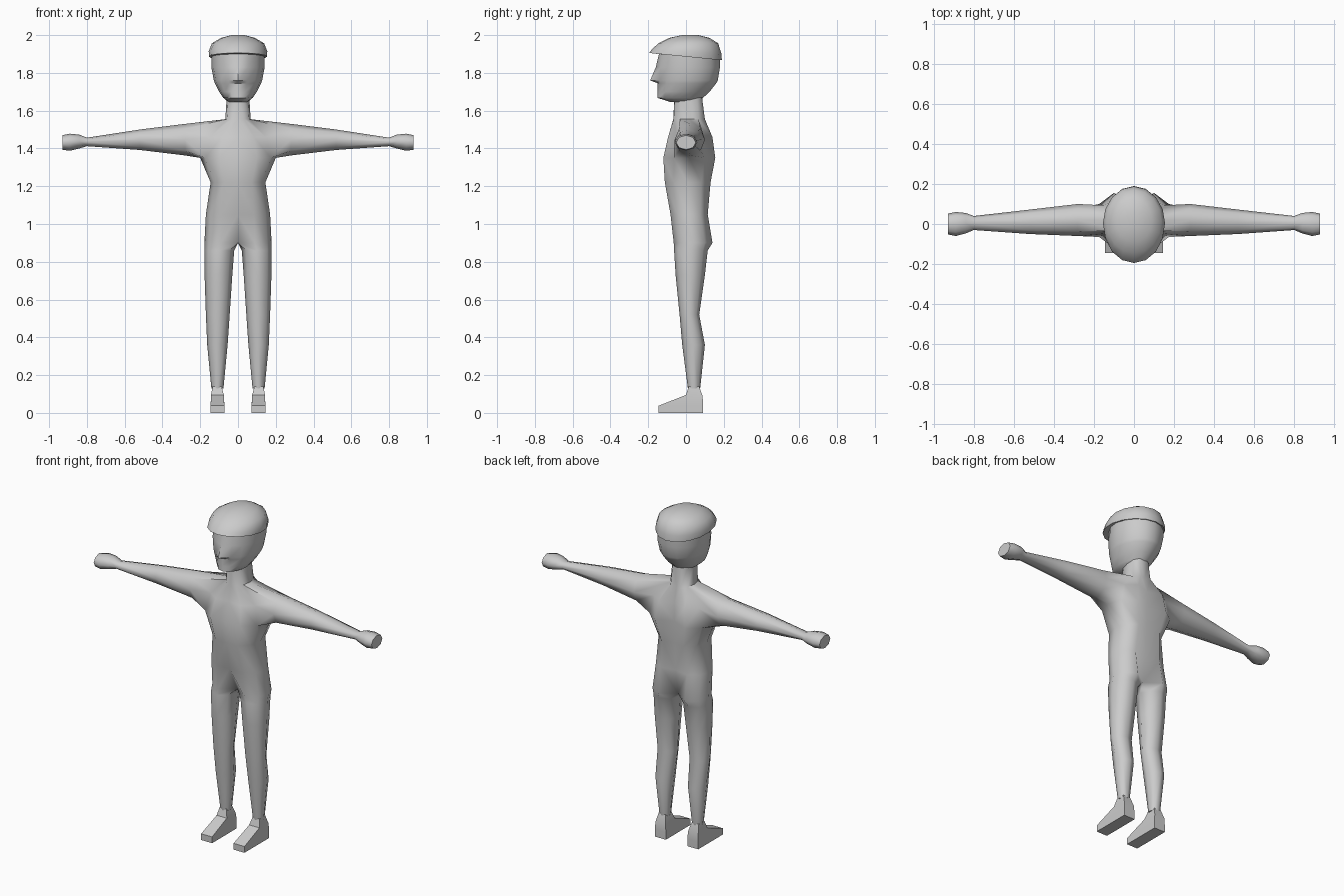
import bpy, bmesh
from math import sin, cos, radians, tau

if "Cube" in bpy.data.objects:
    bpy.data.objects.remove(bpy.data.objects["Cube"])

grey = bpy.data.materials.new("plain_grey")
grey.use_nodes = True
colour = (0.6, 0.6, 0.6, 1)
grey.diffuse_color = colour
grey.node_tree.nodes["Principled BSDF"].inputs["Base Color"].default_value = colour


def finish(name, bm, angle=50, mirror=False):
    bmesh.ops.recalc_face_normals(bm, faces=bm.faces)
    mesh = bpy.data.meshes.new(name)
    bm.to_mesh(mesh)
    bm.free()
    mesh.materials.append(grey)
    mesh.shade_smooth()
    mesh.set_sharp_from_angle(angle=radians(angle))
    obj = bpy.data.objects.new(name, mesh)
    bpy.context.collection.objects.link(obj)
    if mirror:
        mod = obj.modifiers.new("Mirror", "MIRROR")
        mod.use_clip = True
        mod.merge_threshold = 0.001
    return obj


def bridge(bm, a, b):
    n = len(a)
    for i in range(n):
        j = (i + 1) % n
        bm.faces.new((a[i], a[j], b[j], b[i]))


def loft(bm, rings, start=None, caps=(True, True)):
    loops = [start] if start else []
    loops += [[bm.verts.new(p) for p in ring] for ring in rings]
    for a, b in zip(loops, loops[1:]):
        bridge(bm, a, b)
    if caps[0]:
        bm.faces.new(loops[0])
    if caps[1]:
        bm.faces.new(loops[-1])


def octagon(lo_u, hi_u, lo_v, hi_v, first, step):
    for i in range(8):
        t = radians(first + step * i)
        yield ((lo_u + hi_u) / 2 + (hi_u - lo_u) / 2 * cos(t),
               (lo_v + hi_v) / 2 + (hi_v - lo_v) / 2 * sin(t))


# Torso and neck: half rings of height, half width, front, back, centre front, centre back
torso = [
    (1.67, .060, -.060, .085, -.062, .088),
    (1.555, .067, -.065, .100, -.067, .090),
    (1.46, .170, -.095, .140, -.088, .110),
    (1.35, .200, -.120, .155, -.118, .110),
    (1.22, .145, -.112, .130, -.112, .105),
    (1.05, .170, -.082, .115, -.080, .100),
    (.90, .178, -.065, .140, -.005, .075),
]
bm = bmesh.new()
grid = []
for z, w, yf, yb, cf, cb in torso:
    mid, half = (yf + yb) / 2, (yb - yf) / 2
    row = [(0, cf)]
    row += [(w * fx, mid + half * fy) for fx, fy in
            ((.5, -1), (.87, -.6), (1, 0), (.87, .6), (.5, 1))]
    row.append((0, cb))
    grid.append([bm.verts.new((x, y, z)) for x, y in row])
for r in range(len(grid) - 1):
    for c in range(6):
        if r in (1, 2) and c in (2, 3):
            continue  # shoulder opening
        bm.faces.new((grid[r][c], grid[r][c + 1], grid[r + 1][c + 1], grid[r + 1][c]))

# Arm and hand grown from the shoulder opening: x, front, back, bottom, top
top, middle, low = grid[1], grid[2], grid[3]
shoulder = top[2:5] + [middle[4]] + low[4:1:-1] + [middle[2]]
arm = [
    (.28, -.060, .100, 1.363, 1.530),
    (.52, -.050, .072, 1.392, 1.500),
    (.80, -.030, .040, 1.412, 1.457),
    (.84, -.047, .055, 1.400, 1.473),
    (.89, -.060, .060, 1.388, 1.478),
    (.93, -.052, .052, 1.393, 1.470),
]
loft(bm, [[(x, y, z) for y, z in octagon(yf, yb, lo, hi, 135, -45)]
          for x, yf, yb, lo, hi in arm], shoulder, (False, True))
bm.verts.remove(middle[3])

# Leg grown from the hip: height, inside, outside, front, back
hip = grid[-1] + [bm.verts.new((0, .035, .90))]
leg = [
    (.86, .020, .178, -.063, .115),
    (.73, .030, .177, -.055, .100),
    (.52, .044, .170, -.034, .070),
    (.36, .055, .163, -.020, .100),
    (.13, .077, .141, .010, .075),
]
loft(bm, [[(x, y, z) for x, y in octagon(xi, xo, yf, yb, -135, 45)]
          for z, xi, xo, yf, yb in leg], hip, (False, True))
finish("body", bm, 60, mirror=True)

# Feet: front y, front z, back y, back z, inside x, outside x
foot = [
    (-.145, 0, .09, 0, .072, .145),
    (-.145, .038, .09, .045, .072, .145),
    (0, .095, .088, .088, .075, .143),
    (.015, .14, .07, .14, .087, .134),
]
bm = bmesh.new()
loft(bm, [[(xi, yf, zf), (xo, yf, zf), (xo, yb, zb), (xi, yb, zb)]
          for yf, zf, yb, zb, xi, xo in foot])
finish("feet", bm, 35, mirror=True)


def oval(z, w, yf, yb, tilt=0, nose=0, sides=16):
    ring = []
    for i in range(sides):
        t = tau * i / sides
        y = (yf + yb) / 2 - (yb - yf) / 2 * cos(t) - (nose if i == 0 else 0)
        ring.append((w * sin(t), y, z - tilt * y))
    return ring


# Head: the front point of some rings is pulled out as the nose
bm = bmesh.new()
loft(bm, [
    oval(1.645, .050, -.080, .070),
    oval(1.668, .078, -.152, .090),
    oval(1.700, .100, -.150, .125),
    oval(1.745, .123, -.150, .160),
    oval(1.760, .128, -.152, .168, nose=.038),
    oval(1.830, .141, -.148, .180, nose=.012),
    oval(1.920, .140, -.138, .178),
])
finish("head", bm, 50)

# Flat cap with a sloping rim and forward peak
bm = bmesh.new()
loft(bm, [
    oval(1.888, .125, -.125, .165, .08),
    oval(1.886, .154, -.195, .190, .10),
    oval(1.915, .155, -.180, .187, .06),
    oval(1.957, .138, -.145, .170),
    oval(1.985, .090, -.090, .125),
    oval(2.000, .035, -.020, .065),
])
finish("flat_cap", bm, 50)
